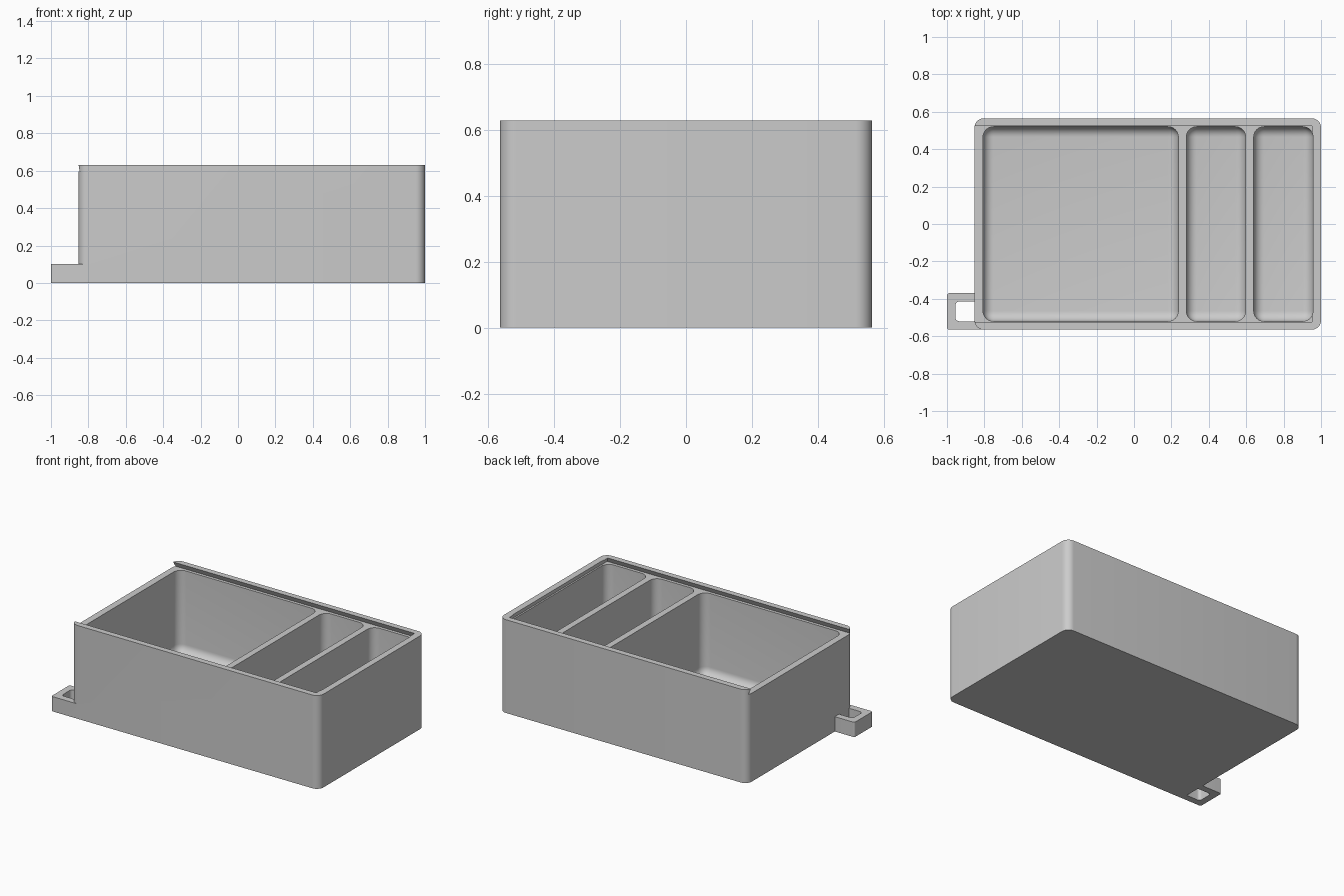
import bpy, bmesh, math

cube = bpy.data.objects.get("Cube")
if cube:
    bpy.data.objects.remove(cube, do_unlink=True)

grey = bpy.data.materials.new("plain grey")
grey.use_nodes = True
grey.diffuse_color = (0.6, 0.6, 0.6, 1)
grey.node_tree.nodes["Principled BSDF"].inputs["Base Color"].default_value = (0.6, 0.6, 0.6, 1)


def block(name, x, y, z, radius=0, pick=None, spread=0):
    """Box from ranges; rounds the edges chosen by pick; spread undercuts its base."""
    bm = bmesh.new()
    bmesh.ops.create_cube(bm, size=1)
    for v in bm.verts:
        grow = spread if v.co.z < 0 else 0
        v.co = [(r[0] + r[1]) / 2 + c * (r[1] - r[0] + 2 * g)
                for c, r, g in zip(v.co, (x, y, z), (grow, grow, 0))]
    if radius:
        bmesh.ops.bevel(bm, geom=[e for e in bm.edges if pick(e)], offset=radius,
                        segments=8, profile=0.5, affect='EDGES')
    bmesh.ops.recalc_face_normals(bm, faces=bm.faces)
    mesh = bpy.data.meshes.new(name)
    bm.to_mesh(mesh)
    bm.free()
    mesh.materials.append(grey)
    ob = bpy.data.objects.new(name, mesh)
    bpy.context.collection.objects.link(ob)
    return ob


def combine(target, tool, operation):
    mod = target.modifiers.new(operation.title(), 'BOOLEAN')
    mod.operation, mod.solver, mod.object = operation, 'EXACT', tool
    bpy.context.view_layer.objects.active = target
    bpy.ops.object.modifier_apply(modifier=mod.name)
    bpy.data.objects.remove(tool, do_unlink=True)


def upright(e):
    a, b = e.verts
    return abs(a.co.z - b.co.z) > 0.01


def below_rim(e):
    return min(v.co.z for v in e.verts) < 0.3


left, right, depth, height = -0.853, 1, 0.565, 0.63
seat = 0.597  # level the lid slides on

# Outer box with rounded upright corners
body = block("box_body", (left, right), (-depth, depth), (0, height), 0.05, upright)

# Pull tab with a through hole, joined to the lower front corner
tab = block("tab", (-1, -0.8), (-depth, -0.37), (0, 0.1), 0.012,
            lambda e: upright(e) and e.verts[0].co.x < -0.9)
hole = block("tab_hole", (-0.955, -0.835), (-0.52, -0.415), (-0.1, 0.2), 0.02, upright)
combine(tab, hole, 'DIFFERENCE')
combine(body, tab, 'UNION')

# Three compartments with rounded corners and floors
for x in ((-0.807, 0.237), (0.28, 0.597), (0.64, 0.957)):
    pocket = block("pocket", x, (-0.52, 0.52), (0.045, 0.8), 0.055, below_rim)
    combine(body, pocket, 'DIFFERENCE')

# Undercut slot for a sliding lid, open at the tab end
slot = block("lid_slot", (-1.2, 0.952), (-0.525, 0.525), (seat, height), spread=0.016)
# Extend the slot straight up so the rim is cut cleanly
bm = bmesh.new()
bm.from_mesh(slot.data)
top = [f for f in bm.faces if f.normal.z > 0.9]
lifted = bmesh.ops.extrude_face_region(bm, geom=top)["geom"]
bmesh.ops.delete(bm, geom=top, context='FACES_ONLY')
for v in lifted:
    if isinstance(v, bmesh.types.BMVert):
        v.co.z += 0.1
bmesh.ops.recalc_face_normals(bm, faces=bm.faces)
bm.to_mesh(slot.data)
bm.free()
combine(body, slot, 'DIFFERENCE')

# Smooth rounded corners, crisp edges
bpy.ops.object.select_all(action='DESELECT')
body.select_set(True)
bpy.context.view_layer.objects.active = body
bpy.ops.object.shade_smooth_by_angle(angle=math.radians(30))
